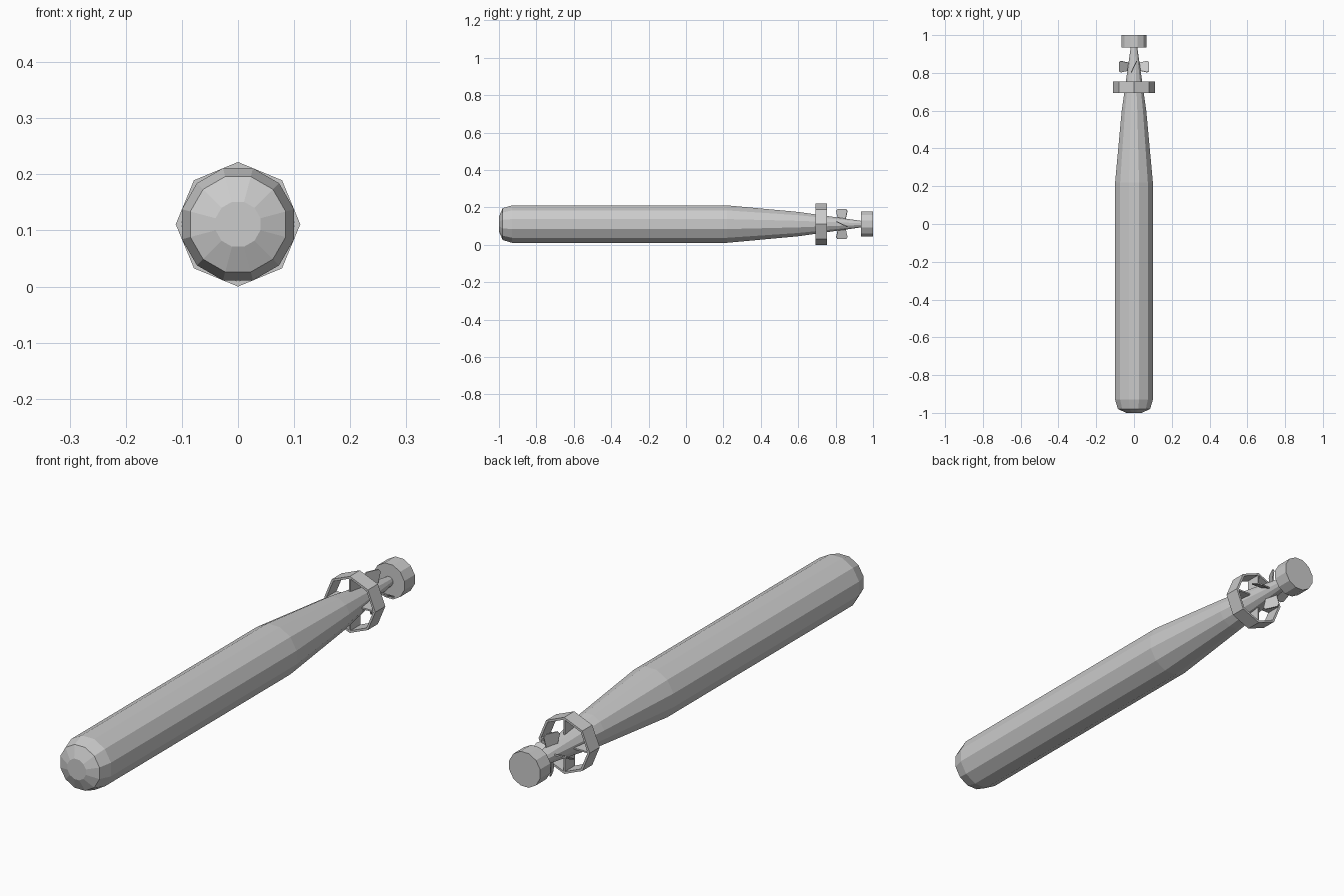
import bpy, bmesh, math
from mathutils import Matrix, Vector

if "Cube" in bpy.data.objects:
    bpy.data.objects.remove(bpy.data.objects["Cube"])

CZ = 0.111                      # height of the long axis
C12 = 1 / math.cos(math.pi / 12)  # flat-to-corner factor for 12 sides


def finish(name, bm):
    bmesh.ops.recalc_face_normals(bm, faces=bm.faces)
    me = bpy.data.meshes.new(name)
    bm.to_mesh(me)
    bm.free()
    ob = bpy.data.objects.new(name, me)
    bpy.context.collection.objects.link(ob)
    return ob


def lathe(name, profile, sides, offset, closed=False):
    """Spin (y, radius) points about the long axis; cap ends or close the loop."""
    bm = bmesh.new()
    rings = []
    for y, r in profile:
        angles = [offset + 2 * math.pi * i / sides for i in range(sides)]
        rings.append([bm.verts.new((r * math.cos(a), y, CZ + r * math.sin(a))) for a in angles])
    pairs = list(zip(rings, rings[1:]))
    if closed:
        pairs.append((rings[-1], rings[0]))
    else:
        bm.faces.new(rings[0])
        bm.faces.new(rings[-1])
    for a, b in pairs:
        for i in range(sides):
            j = (i + 1) % sides
            bm.faces.new((a[i], a[j], b[j], b[i]))
    return finish(name, bm)


def radial_plates(name, sections, thick, pitch, y_mid, count=4):
    """Plates reaching outward; sections are (radius, half chord along the axis)."""
    bm = bmesh.new()
    outline = [(r, -c) for r, c in sections] + [(r, c) for r, c in reversed(sections)]
    for k in range(count):
        m = (Matrix.Translation((0, y_mid, CZ))
             @ Matrix.Rotation(2 * math.pi * k / count, 4, 'Y')
             @ Matrix.Rotation(pitch, 4, 'Z'))
        lo, hi = [[bm.verts.new(m @ Vector((s * thick / 2, c, r))) for r, c in outline]
                  for s in (-1, 1)]
        bm.faces.new(lo)
        bm.faces.new(hi)
        n = len(outline)
        for i in range(n):
            j = (i + 1) % n
            bm.faces.new((lo[i], lo[j], hi[j], hi[i]))
    return finish(name, bm)


# hull with blunt nose and tapering tail
hull = [(-1.0, 0.04), (-0.98, 0.085), (-0.93, 0.1), (0.22, 0.1), (0.6, 0.065), (0.94, 0.017)]
lathe("hull", [(y, r * C12) for y, r in hull], 12, math.pi / 12)

# end drum behind the propeller
lathe("tail_drum", [(0.935, 0.067 * C12), (1.0, 0.067 * C12)], 12, math.pi / 12)

# eight-sided shroud ring with its four fins
lathe("shroud_ring", [(0.693, 0.111), (0.755, 0.111), (0.755, 0.102), (0.693, 0.102)], 8, 0, closed=True)
radial_plates("shroud_fins", [(0.03, 0.031), (0.105, 0.031)], 0.006, 0, 0.724)

# four pitched propeller blades
radial_plates("propeller_blades", [(0.015, 0.02), (0.045, 0.027), (0.07, 0.033), (0.08, 0.025)],
              0.005, -math.radians(25), 0.833)
